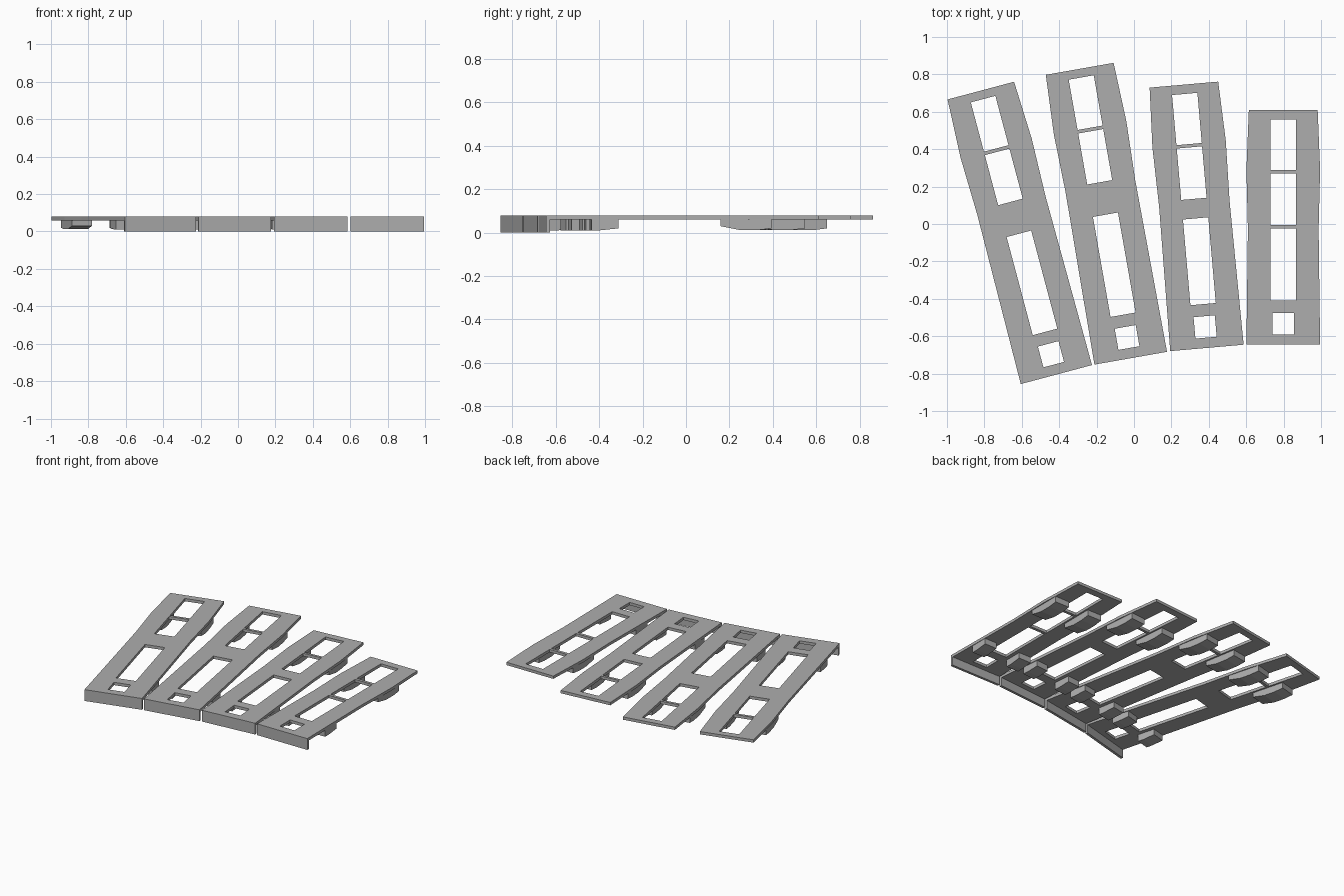
import bpy, bmesh, math
from mathutils import Matrix

if "Cube" in bpy.data.objects:
    bpy.data.objects.remove(bpy.data.objects["Cube"])

grey = bpy.data.materials.new("light_grey")
grey.diffuse_color = (0.42, 0.42, 0.42, 1)
grey.use_nodes = True
grey.node_tree.nodes["Principled BSDF"].inputs["Base Color"].default_value = grey.diffuse_color

TOP, UNDER = 0.08, 0.06

# bottom centre x, y, tilt in degrees, length, larger windows (start, end)
PLATES = [
    ("far_left", -0.415, -0.805, 14.9, 1.571, [(0.236, 0.779), (0.955, 1.232), (1.251, 1.524)]),
    ("mid_left", -0.0175, -0.7175, 10, 1.571, [(0.236, 0.779), (0.955, 1.232), (1.251, 1.524)]),
    ("mid_right", 0.39, -0.6625, 5, 1.413, [(0.235, 0.695), (0.80, 1.076), (1.094, 1.363)]),
    ("far_right", 0.798, -0.645, 0, 1.255, [(0.235, 0.62), (0.64, 0.915), (0.935, 1.205)]),
]


def finish(name, bm, place):
    bmesh.ops.recalc_face_normals(bm, faces=bm.faces)
    bm.transform(place)
    me = bpy.data.meshes.new(name)
    bm.to_mesh(me)
    bm.free()
    me.materials.append(grey)
    bpy.context.collection.objects.link(bpy.data.objects.new(name, me))


def half_width(v, outline):
    for (v0, w0), (v1, w1) in zip(outline, outline[1:]):
        if v <= v1:
            return w0 + (w1 - w0) * (v - v0) / (v1 - v0)
    return outline[-1][1]


def slab(name, length, windows, place):
    """Flat plate with window openings, made as rows of cells."""
    outline = [(0, 0.197), (length - 0.637, 0.189), (length - 0.32, 0.197), (length, 0.184)]
    holes = [(0.055, 0.17)] + windows
    rows = sorted({v for v, w in outline} | {v for h in holes for v in h})
    bm = bmesh.new()
    grid = []
    for v in rows:
        w = half_width(v, outline)
        h = 0.057 if v < 0.2 else 0.068
        grid.append([bm.verts.new((u, v, UNDER)) for u in (-w, -h, h, w)])
    for i, (a, b) in enumerate(zip(grid, grid[1:])):
        mid = (rows[i] + rows[i + 1]) / 2
        for c in range(3):
            if c == 1 and any(s < mid < e for s, e in holes):
                continue
            bm.faces.new((a[c], a[c + 1], b[c + 1], b[c]))
    new = bmesh.ops.extrude_face_region(bm, geom=bm.faces[:])["geom"]
    bmesh.ops.translate(bm, vec=(0, 0, TOP - UNDER),
                        verts=[g for g in new if isinstance(g, bmesh.types.BMVert)])
    finish(name, bm, place)


def prism(name, profile, u0, u1, place):
    """Side profile of (v, z) points swept across the plate."""
    bm = bmesh.new()
    f = bm.faces.new([bm.verts.new((u0, v, z)) for v, z in profile])
    new = bmesh.ops.extrude_face_region(bm, geom=[f])["geom"]
    bmesh.ops.translate(bm, vec=(u1 - u0, 0, 0),
                        verts=[g for g in new if isinstance(g, bmesh.types.BMVert)])
    finish(name, bm, place)


for tag, x, y, tilt, length, windows in PLATES:
    place = Matrix.Translation((x, y, 0)) @ Matrix.Rotation(math.radians(tilt), 4, "Z")
    slab(tag + "_plate", length, windows, place)
    # front lip reaching the ground
    prism(tag + "_front_lip", [(0, 0), (0.018, 0), (0.018, UNDER), (0, UNDER)],
          -0.197, 0.197, place)
    back = length - 0.45
    for side, s in (("left", -1), ("right", 1)):
        # small front foot
        prism(f"{tag}_front_foot_{side}",
              [(0.21, UNDER), (0.21, 0.011), (0.25, 0.011), (0.335, 0.02), (0.335, UNDER)],
              s * 0.095, s * 0.19, place)
        # longer back foot
        prism(f"{tag}_back_foot_{side}",
              [(back, UNDER), (back, 0.03), (back + 0.09, 0.012), (back + 0.17, 0.012),
               (back + 0.235, 0.02), (back + 0.235, UNDER)],
              s * 0.08, s * 0.19, place)
